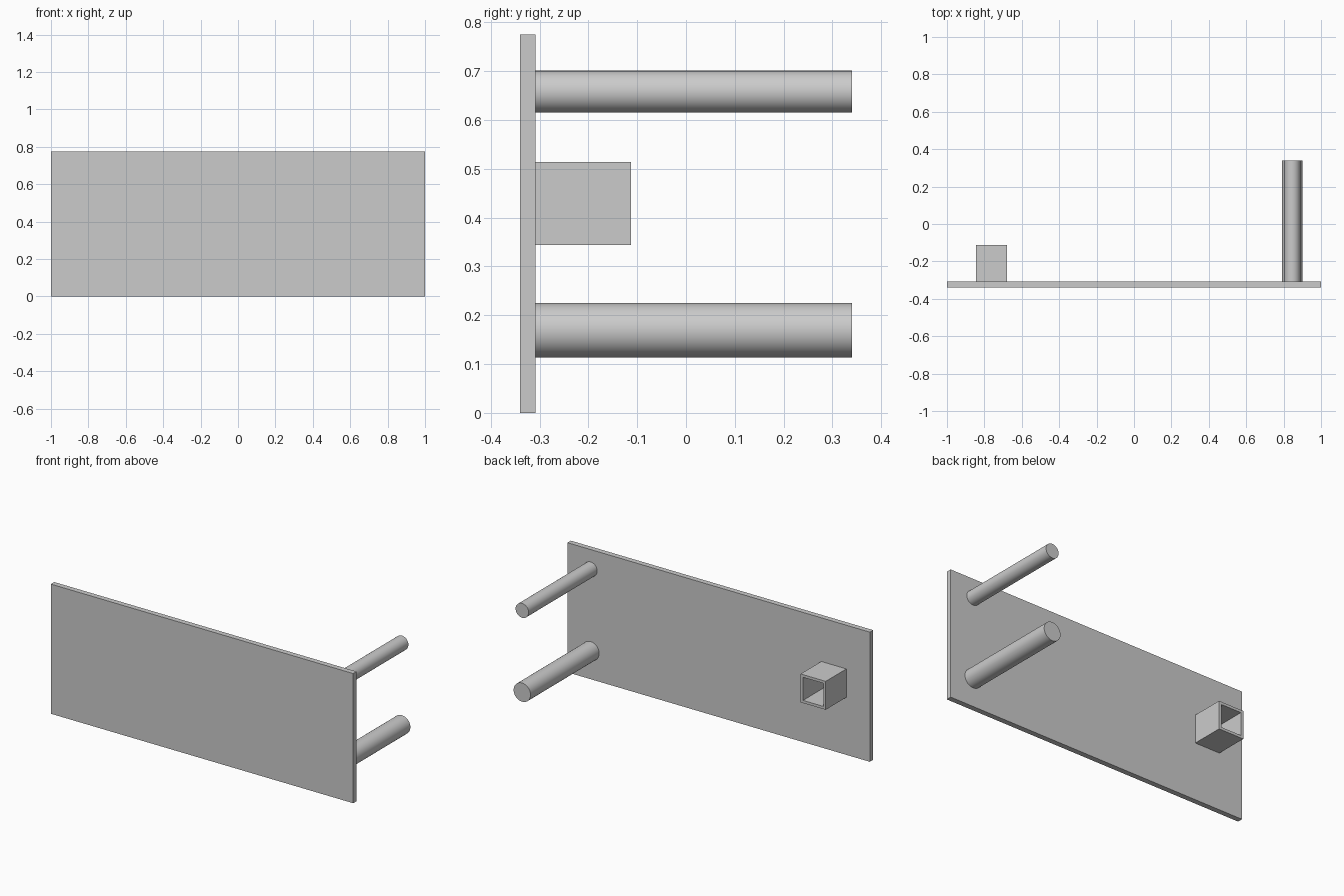
import bpy, bmesh, math

if "Cube" in bpy.data.objects:
    bpy.data.objects.remove(bpy.data.objects["Cube"])

Y_FRONT, Y_PLATE, Y_PEG, Y_TUBE = -0.34, -0.308, 0.34, -0.113


def box(name, lo, hi):
    bpy.ops.mesh.primitive_cube_add(size=1, location=[(a + b) / 2 for a, b in zip(lo, hi)])
    ob = bpy.context.object
    ob.name = name
    ob.scale = [b - a for a, b in zip(lo, hi)]
    bpy.ops.object.transform_apply(location=False, rotation=False, scale=True)
    return ob


def peg(name, x, z, radius):
    bpy.ops.mesh.primitive_cylinder_add(
        vertices=48, radius=radius, depth=Y_PEG - Y_PLATE,
        location=(x, (Y_PEG + Y_PLATE) / 2, z), rotation=(math.pi / 2, 0, 0))
    bpy.context.object.name = name
    bpy.ops.object.shade_smooth_by_angle()


def square_tube(name, x, z, width, height, wall, y0, y1):
    bm = bmesh.new()

    def ring(inset, y):
        w, h = width / 2 - inset, height / 2 - inset
        return [bm.verts.new((x + sx * w, y, z + sz * h))
                for sx, sz in ((-1, -1), (1, -1), (1, 1), (-1, 1))]

    # outer back, outer front, inner front, inner back; closed into a loop
    rings = [ring(0, y0), ring(0, y1), ring(wall, y1), ring(wall, y0)]
    for k in range(4):
        a, b = rings[k], rings[(k + 1) % 4]
        for i in range(4):
            j = (i + 1) % 4
            bm.faces.new((a[i], a[j], b[j], b[i]))
    bmesh.ops.recalc_face_normals(bm, faces=bm.faces)
    mesh = bpy.data.meshes.new(name)
    bm.to_mesh(mesh)
    bm.free()
    bpy.context.collection.objects.link(bpy.data.objects.new(name, mesh))


# Flat front panel
box("panel", (-1, Y_FRONT, 0), (1, Y_PLATE, 0.775))

# Two round pegs behind the right end
peg("upper_peg", 0.846, 0.658, 0.043)
peg("lower_peg", 0.846, 0.169, 0.056)

# Open square socket behind the left end
square_tube("square_socket", -0.762, 0.429, 0.166, 0.17, 0.016, Y_PLATE, Y_TUBE)
